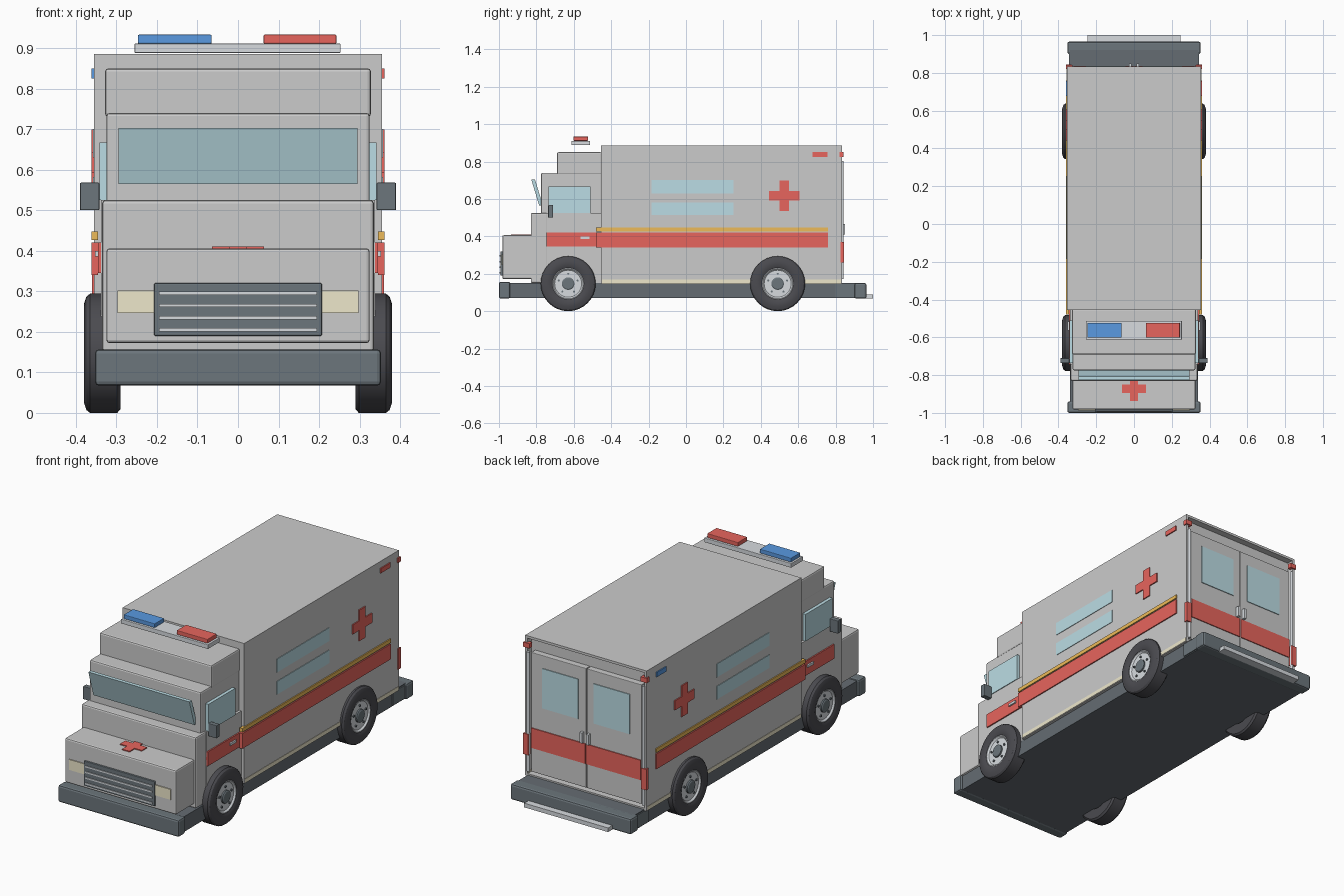
import bpy, bmesh, math
from mathutils import Matrix, Vector

if "Cube" in bpy.data.objects:
    bpy.data.objects.remove(bpy.data.objects["Cube"])

MATS = {}
COL = dict(red=(0.8, 0.13, 0.11), blue=(0.1, 0.32, 0.75), glass=(0.5, 0.72, 0.78),
           dark=(0.15, 0.18, 0.2), tyre=(0.07, 0.07, 0.08), under=(0.13, 0.15, 0.17),
           light=(0.68, 0.71, 0.74), yellow=(0.85, 0.5, 0.1), cream=(0.85, 0.8, 0.6))


def finish(name, bm, col=None, bevel=0, segs=2):
    me = bpy.data.meshes.new(name)
    bmesh.ops.recalc_face_normals(bm, faces=bm.faces[:])
    bm.to_mesh(me)
    bm.free()
    ob = bpy.data.objects.new(name, me)
    bpy.context.collection.objects.link(ob)
    if col:
        if col not in MATS:
            MATS[col] = bpy.data.materials.new(col)
            MATS[col].diffuse_color = (*COL[col], 1)
        me.materials.append(MATS[col])
    if bevel:
        m = ob.modifiers.new("bevel", 'BEVEL')
        m.width, m.segments, m.limit_method = bevel, segs, 'ANGLE'
    return ob


def add_box(bm, x0, x1, y0, y1, z0, z1):
    mat = Matrix.Translation(((x0 + x1) / 2, (y0 + y1) / 2, (z0 + z1) / 2)) \
        @ Matrix.Diagonal((x1 - x0, y1 - y0, z1 - z0, 1))
    return bmesh.ops.create_cube(bm, size=1, matrix=mat)


def box(name, x0, x1, y0, y1, z0, z1, col=None, bevel=0):
    bm = bmesh.new()
    add_box(bm, x0, x1, y0, y1, z0, z1)
    return finish(name, bm, col, bevel)


def pair(name, x0, x1, *dims, col=None, bevel=0):
    box(name + "_right", x0, x1, *dims, col=col, bevel=bevel)
    box(name + "_left", -x1, -x0, *dims, col=col, bevel=bevel)


def cross(name, centre, rot, r, w, t):
    # Plus-shaped plate extruded along its local z
    p = [(-w, -r), (w, -r), (w, -w), (r, -w), (r, w), (w, w),
         (w, r), (-w, r), (-w, w), (-r, w), (-r, -w), (-w, -w)]
    bm = bmesh.new()
    f = bm.faces.new([bm.verts.new((a, b, -t)) for a, b in p])
    ext = bmesh.ops.extrude_face_region(bm, geom=[f])
    bmesh.ops.translate(bm, vec=(0, 0, 2 * t),
                        verts=[v for v in ext['geom'] if isinstance(v, bmesh.types.BMVert)])
    bm.transform(Matrix.Translation(centre) @ rot)
    finish(name, bm, 'red')


def lathe(name, profile, centre, side, col, steps=32):
    # Revolve (x, radius) profile around the axle
    bm = bmesh.new()
    vs = [bm.verts.new((x * side, 0, r)) for x, r in profile]
    es = [bm.edges.new(e) for e in zip(vs, vs[1:])]
    bmesh.ops.spin(bm, geom=vs + es, axis=(1, 0, 0), cent=(0, 0, 0),
                   angle=math.tau, steps=steps)
    bmesh.ops.remove_doubles(bm, verts=bm.verts[:], dist=1e-4)
    bm.transform(Matrix.Translation(centre))
    ob = finish(name, bm, col)
    bpy.context.view_layer.objects.active = ob
    ob.select_set(True)
    bpy.ops.object.shade_smooth_by_angle(angle=math.radians(30))
    ob.select_set(False)


# Patient compartment with a recessed rear opening
bm = bmesh.new()
add_box(bm, -0.355, 0.355, -0.455, 0.835, 0.145, 0.885)
bm.faces.ensure_lookup_table()
back = max(bm.faces, key=lambda f: f.calc_center_median().y)
bmesh.ops.inset_region(bm, faces=[back], thickness=0.018)
ext = bmesh.ops.extrude_face_region(bm, geom=[back])
bmesh.ops.translate(bm, vec=(0, -0.035, 0),
                    verts=[v for v in ext['geom'] if isinstance(v, bmesh.types.BMVert)])
if back.is_valid:
    bmesh.ops.delete(bm, geom=[back], context='FACES_ONLY')
finish("rear_compartment", bm)

# Chassis, bumpers and step
box("chassis", -0.34, 0.34, -0.95, 0.92, 0.07, 0.15, 'under')
box("front_bumper", -0.353, 0.353, -1.0, -0.94, 0.067, 0.157, 'dark', 0.01)
box("rear_bumper", -0.353, 0.353, 0.9, 0.965, 0.067, 0.15, 'dark', 0.01)
box("rear_deck", -0.345, 0.345, 0.8, 0.91, 0.075, 0.145, 'dark')
box("rear_step", -0.245, 0.245, 0.955, 1.0, 0.068, 0.09, 'light')
pair("sill", 0.34, 0.357, -0.45, 0.83, 0.148, 0.168, col='cream')

# Cab
box("hood", -0.325, 0.325, -0.982, -0.82, 0.172, 0.406, bevel=0.008)
box("cowl", -0.335, 0.335, -0.83, -0.74, 0.15, 0.525, bevel=0.008)
box("cab_lower", -0.338, 0.338, -0.745, -0.45, 0.145, 0.525)
box("cab_upper", -0.325, 0.325, -0.775, -0.45, 0.5, 0.74, bevel=0.008)
box("cab_roof", -0.328, 0.328, -0.69, -0.45, 0.73, 0.85, bevel=0.008)

# Windscreen leaning forward
bm = bmesh.new()
r = add_box(bm, -0.295, 0.295, -0.785, -0.765, 0.565, 0.703)
for v in r['verts']:
    if v.co.z > 0.6:
        v.co.y -= 0.042
finish("windscreen", bm, 'glass')

# Cab doors
pair("cab_window", 0.315, 0.342, -0.735, -0.51, 0.525, 0.667, col='glass')
pair("cab_stripe", 0.33, 0.345, -0.745, -0.455, 0.345, 0.42, col='red')
pair("cab_door_handle", 0.34, 0.353, -0.565, -0.515, 0.386, 0.399, col='light')
pair("mirror", 0.342, 0.39, -0.737, -0.71, 0.5, 0.568, col='dark', bevel=0.003)

# Grille and headlights
box("grille", -0.207, 0.207, -0.992, -0.97, 0.19, 0.32, 'dark', 0.003)
for i in range(4):
    z = 0.205 + 0.03 * i
    box(f"grille_slat_{i + 1}", -0.195, 0.195, -0.996, -0.985, z - 0.004, z + 0.004, 'light')
pair("headlight", 0.2, 0.297, -0.987, -0.97, 0.247, 0.302, col='cream')

# Roof light bar
box("light_bar", -0.255, 0.253, -0.612, -0.513, 0.888, 0.911, 'light', 0.002)
box("beacon_blue", -0.247, -0.065, -0.602, -0.523, 0.911, 0.933, 'blue', 0.003)
box("beacon_red", 0.063, 0.243, -0.602, -0.523, 0.911, 0.933, 'red', 0.003)

# Side stripes, windows and marker lamps
pair("side_stripe", 0.345, 0.361, -0.48, 0.76, 0.34, 0.42, col='red')
pair("side_trim", 0.345, 0.361, -0.48, 0.76, 0.427, 0.447, col='yellow')
pair("side_window_upper", 0.345, 0.358, -0.185, 0.253, 0.63, 0.7, col='glass')
pair("side_window_lower", 0.345, 0.358, -0.185, 0.253, 0.513, 0.582, col='glass')
box("side_lamp_right", 0.35, 0.361, 0.677, 0.757, 0.825, 0.85, 'red')
box("side_lamp_left", -0.361, -0.35, 0.677, 0.757, 0.825, 0.85, 'blue')

# Crosses on sides and hood
side_rot = Matrix.Rotation(math.pi / 2, 4, 'Y')
for side, label in ((1, "right"), (-1, "left")):
    cross(f"side_cross_{label}", Vector((side * 0.355, 0.525, 0.617)), side_rot, 0.082, 0.025, 0.006)
cross("hood_cross", Vector((0, -0.872, 0.406)), Matrix.Identity(4), 0.064, 0.022, 0.005)

# Rear doors
pair("rear_door", 0.002, 0.322, 0.79, 0.832, 0.172, 0.802, bevel=0.003)
pair("rear_window", 0.045, 0.255, 0.82, 0.836, 0.525, 0.735, col='glass')
pair("rear_stripe", 0.003, 0.32, 0.82, 0.837, 0.3, 0.405, col='red')
pair("rear_door_handle", 0.012, 0.026, 0.83, 0.851, 0.41, 0.465, col='light')
pair("tail_light", 0.33, 0.36, 0.825, 0.845, 0.26, 0.37, col='red')
pair("rear_top_lamp", 0.325, 0.361, 0.82, 0.843, 0.825, 0.85, col='red')
for s, label in ((1, "right"), (-1, "left")):
    bm = bmesh.new()
    bmesh.ops.create_cone(bm, cap_ends=True, segments=12, radius1=0.008, radius2=0.008, depth=0.63,
                          matrix=Matrix.Translation((s * 0.336, 0.835, 0.487)))
    finish(f"rear_hinge_{label}", bm, 'light')

# Wheels
tyre = [(0.29, 0.085), (0.29, 0.138), (0.298, 0.147), (0.365, 0.147), (0.374, 0.14),
        (0.38, 0.122), (0.38, 0.098), (0.374, 0.084), (0.36, 0.084)]
rim = [(0.30, 0.0), (0.30, 0.088), (0.372, 0.088), (0.374, 0.08), (0.366, 0.072), (0.366, 0.0)]
hub = [(0.36, 0.034), (0.374, 0.034), (0.378, 0.028), (0.378, 0.0)]
for y, end in ((-0.63, "front"), (0.49, "rear")):
    for s, label in ((1, "right"), (-1, "left")):
        c = (0, y, 0.147)
        lathe(f"{end}_tyre_{label}", tyre, c, s, 'tyre')
        lathe(f"{end}_rim_{label}", rim, c, s, 'light')
        lathe(f"{end}_hub_{label}", hub, c, s, 'dark', 16)
        bm = bmesh.new()
        for k in range(5):
            a = math.tau * k / 5
            bmesh.ops.create_cone(
                bm, cap_ends=True, segments=6, radius1=0.006, radius2=0.006, depth=0.012,
                matrix=Matrix.Translation((s * 0.366, y + 0.053 * math.sin(a), 0.147 + 0.053 * math.cos(a)))
                @ side_rot)
        finish(f"{end}_wheel_nuts_{label}", bm, 'dark')

for m in bpy.data.materials:
    if m.users and not m.is_grease_pencil:
        m.use_nodes = True
        m.node_tree.nodes["Principled BSDF"].inputs["Base Color"].default_value = m.diffuse_color
